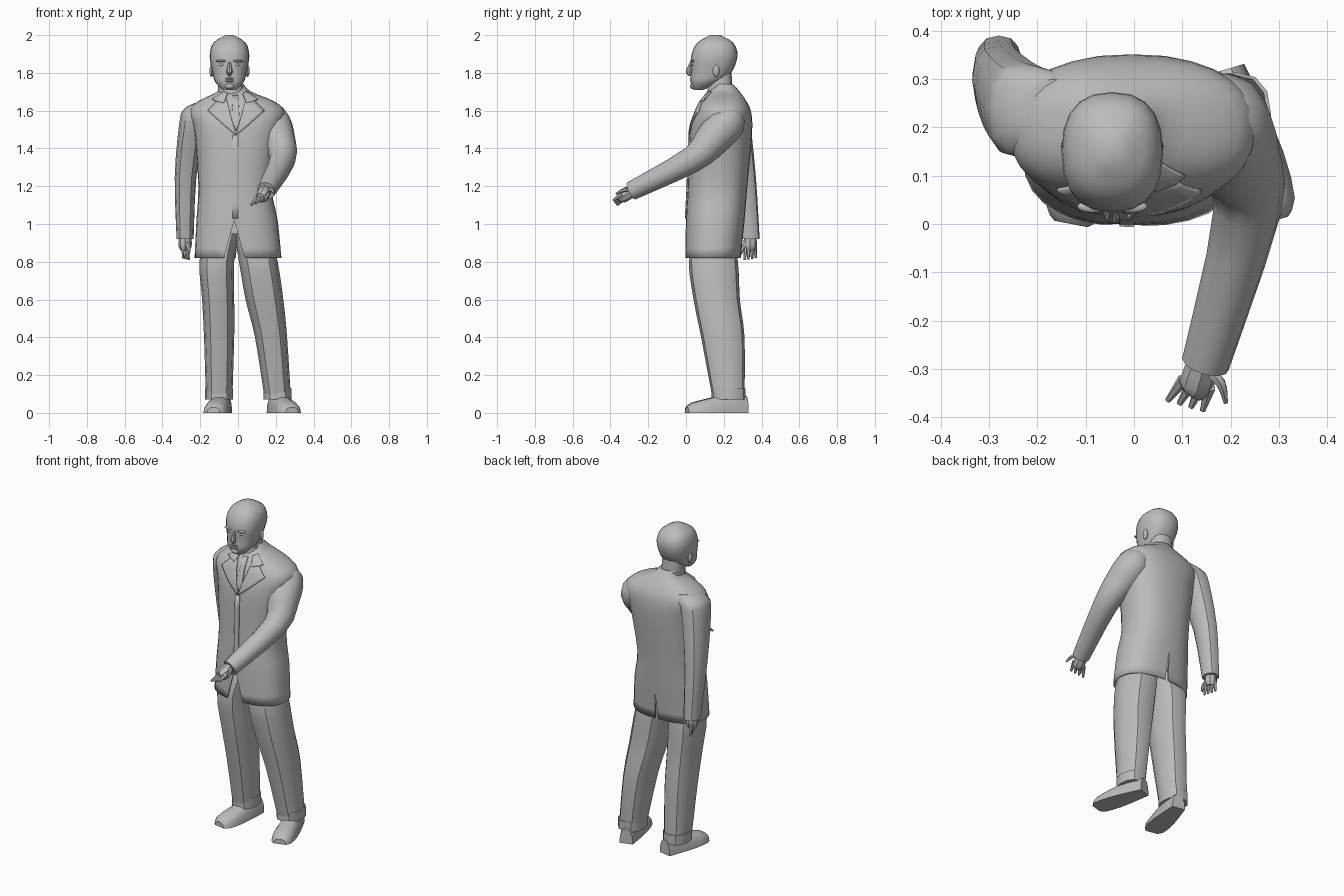
import bpy, bmesh, math
from mathutils import Vector
from mathutils.bvhtree import BVHTree

cube = bpy.data.objects.get("Cube")
if cube:
    bpy.data.objects.remove(cube, do_unlink=True)

colour = (.5, .5, .5, 1)
grey = bpy.data.materials.new("plain_grey")
grey.use_nodes = True
grey.diffuse_color = colour
grey.node_tree.nodes["Principled BSDF"].inputs["Base Color"].default_value = colour
parts = []
sides = (("left", 1), ("right", -1))


def finish(name, bm):
    bmesh.ops.recalc_face_normals(bm, faces=bm.faces)
    mesh = bpy.data.meshes.new(name)
    bm.to_mesh(mesh)
    bm.free()
    mesh.materials.append(grey)
    part = bpy.data.objects.new(name, mesh)
    bpy.context.collection.objects.link(part)
    parts.append(part)
    return part


def smooth(keys, steps=3):
    """Pass a smooth curve through a few key sections."""
    last = len(keys) - 1
    result = []
    for i in range(last):
        near = [keys[min(max(i + k, 0), last)] for k in (-1, 0, 1, 2)]
        for step in range(steps):
            t = step / steps
            result.append([q + t * (r - p) / 2 + t * t * (p - 2.5 * q + 2 * r - s / 2)
                           + t ** 3 * (1.5 * (q - r) + (s - p) / 2)
                           for p, q, r, s in zip(*near)])
    return result + [list(keys[-1])]


def loft(name, rings, cap_start=True):
    """Skin a list of equal point rings."""
    bm = bmesh.new()
    loops = [[bm.verts.new(point) for point in ring] for ring in rings]
    count = len(loops[0])
    for low, high in zip(loops, loops[1:]):
        for i in range(count):
            j = (i + 1) % count
            bm.faces.new((low[i], low[j], high[j], high[i]))
    if cap_start:
        bm.faces.new(loops[0][::-1])
    bm.faces.new(loops[-1])
    return finish(name, bm)


def rounded(angle, power=2.4):
    """Point on a rounded square of half size one."""
    return [math.copysign(abs(v) ** (2 / power), v) for v in (math.cos(angle), math.sin(angle))]


def stack(name, sections, count=16, cap_start=True):
    """Loft level rounded sections given as height, left, right, front, back."""
    rings = []
    for z, x_min, x_max, y_min, y_max in smooth(sections):
        ring = []
        for i in range(count):
            u, v = rounded(math.tau * i / count)
            ring.append((x_min + (x_max - x_min) * (1 + u) / 2,
                         y_min + (y_max - y_min) * (1 + v) / 2, z))
        rings.append(ring)
    return loft(name, rings, cap_start)


def tube(name, path, count=8):
    """Tapered limb through points that each carry a radius."""
    path = smooth(path)
    points = [Vector(p[:3]) for p in path]
    rings = []
    for i, point in enumerate(points):
        along = points[min(i + 1, len(points) - 1)] - points[max(i - 1, 0)]
        u = along.cross(Vector((1, 0, 0))).normalized()
        v = along.cross(u).normalized()
        angles = [math.tau * k / count for k in range(count)]
        rings.append([point + (u * math.cos(a) + v * math.sin(a)) * path[i][3] for a in angles])
    return loft(name, rings)


# Jacket body, hollow and open at the hem
jacket = stack("jacket", [
    (.82, -.23, .23, -.005, .29), (1.02, -.22, .21, 0, .31), (1.2, -.21, .18, .01, .325),
    (1.48, -.23, .22, .02, .35), (1.59, -.26, .25, .05, .345), (1.65, -.21, .19, .08, .32),
    (1.7, -.11, .07, .12, .285), (1.74, -.09, .03, .15, .25)], count=28, cap_start=False)
surface = bmesh.new()
surface.from_mesh(jacket.data)
chest = BVHTree.FromBMesh(surface)
surface.free()
shell = jacket.modifiers.new("cloth", 'SOLIDIFY')
shell.thickness = .008
shell.offset = -1


def slit(name, x, half, top, front, back):
    """Cut a wedge out of the jacket hem."""
    outline = ((x - half, .8), (x + half, .8), (x, top))
    cutter = loft(name, [[(px, y, pz) for px, pz in outline] for y in (front, back)])
    parts.remove(cutter)
    cutter.hide_render = True
    cutter.hide_set(True)
    cut = jacket.modifiers.new(name, 'BOOLEAN')
    cut.object = cutter
    cut.operation = 'DIFFERENCE'


slit("front_opening_cutter", -.02, .06, 1.02, -.05, .08)
slit("back_vent_cutter", 0, .012, 1, .22, .4)


def chest_plate(name, outline, lift=.006):
    """Thin cloth plate laid on the front of the jacket."""
    bm = bmesh.new()
    bm.faces.new([bm.verts.new((x, 0, z)) for x, z in outline])
    bmesh.ops.triangulate(bm, faces=bm.faces)
    bmesh.ops.subdivide_edges(bm, edges=bm.edges, cuts=5, use_grid_fill=True)
    for vert in bm.verts:
        start = Vector((vert.co.x, -1, vert.co.z))
        hit = chest.ray_cast(start, Vector((0, 1, 0)))[0]
        vert.co.y = (hit.y if hit else .15) - lift
    plate = finish(name, bm)
    thick = plate.modifiers.new("thickness", 'SOLIDIFY')
    thick.thickness = .008
    thick.offset = 0


# Lapels, collar, tie and closing edge
for side, s in sides:
    lapel = ((0, 1.47), (.05, 1.51), (.15, 1.6), (.1, 1.65), (.05, 1.66), (.03, 1.58))
    collar = ((.06, 1.64), (.1, 1.65), (.12, 1.66), (.06, 1.7), (.04, 1.69))
    chest_plate(side + "_lapel", [(s * x - .01, z) for x, z in lapel], .004)
    chest_plate(side + "_collar", [(s * x - .015, z) for x, z in collar])
chest_plate("tie", [(-.01, 1.49), (.01, 1.54), (0, 1.68), (-.03, 1.68), (-.03, 1.54)], .003)
chest_plate("closing_edge", [(-.03, 1.03), (0, 1.03), (0, 1.47), (-.03, 1.47)], .003)

# Trousers with turned hems
legs = {
    "left": [(.08, .14, .28, .14, .31), (.4, .09, .26, .08, .31),
             (.6, .04, .24, .04, .285), (.8, .005, .21, .015, .275), (.95, -.02, .17, .05, .25)],
    "right": [(.08, -.17, -.03, .14, .31), (.4, -.18, -.02, .08, .3),
              (.6, -.19, -.02, .04, .285), (.8, -.205, -.02, .015, .275), (.95, -.17, .01, .05, .25)]}
for side, sections in legs.items():
    stack(side + "_trouser_leg", sections, count=12)
    z, x_min, x_max, y_min, y_max = sections[0]
    grow = .004
    stack(side + "_trouser_hem", [(z + rise, x_min - grow, x_max + grow, y_min - grow, y_max + grow)
                                  for rise in (-.01, .05)], count=12)


def shoe(name, heel, toe):
    """Sweep an arched section with a flat sole from heel to toe."""
    heel, toe = Vector(heel), Vector(toe)
    up = Vector((0, 0, 1))
    across = (toe - heel).cross(up).normalized()
    rings = []
    for t, width, height in smooth([(0, .04, .09), (.2, .05, .11), (.6, .065, .08),
                                    (.9, .06, .055), (1, .035, .03)], steps=2):
        centre = heel.lerp(toe, t)
        arch = [rounded(math.pi * i / 7) for i in range(8)]
        rings.append([centre + across * width * u + up * height * abs(v) for u, v in arch])
    loft(name, rings)


shoe("left_shoe", (.19, .32, 0), (.285, .005, 0))
shoe("right_shoe", (-.07, .31, 0), (-.13, 0, 0))

# Hanging right sleeve and reaching left sleeve
stack("right_sleeve", [
    (.92, -.325, -.235, .29, .39), (1.25, -.335, -.22, .225, .37),
    (1.54, -.31, -.17, .14, .34), (1.61, -.285, -.13, .15, .325), (1.64, -.23, -.1, .18, .3)], count=12)
tube("left_sleeve", [
    (.11, .24, 1.58, .045), (.175, .225, 1.545, .095), (.21, .14, 1.45, .093), (.235, .03, 1.34, .07),
    (.148, -.29, 1.175, .05)], count=12)

# Hands, with the fingers fanned in even steps
tube("left_palm", [(.15, -.26, 1.19, .03), (.13, -.33, 1.15, .036), (.12, -.35, 1.14, .025)])
tube("right_palm", [(-.28, .34, .95, .03), (-.28, .34, .89, .036), (-.28, .34, .86, .025)])
for side, palm, first, step in (
        ("left", (.13, -.33, 1.15), (.07, -.365, 1.1), (.024, -.007, .008)),
        ("right", (-.28, .34, .89), (-.26, .31, .81), (-.01, .02, .003))):
    palm, first, step = Vector(palm), Vector(first), Vector(step)
    middle = first + step * 1.5
    for i in range(4):
        tip = first + step * i
        root = palm + (tip - middle) * .75
        tube(f"{side}_finger_{i + 1}", [(*root, .013), (*tip, .006)], count=6)
tube("left_thumb", [(.15, -.3, 1.18, .014), (.18, -.33, 1.18, .011), (.19, -.37, 1.16, .005)], count=6)
tube("right_thumb", [(-.27, .32, .9, .014), (-.26, .3, .87, .011), (-.26, .29, .84, .005)], count=6)

# Neck, shirt collar and head
stack("neck", [(1.64, -.1, .03, .12, .25), (1.82, -.11, .02, .12, .24)])
stack("shirt_collar", [(1.67, -.105, .035, .11, .26), (1.73, -.105, .03, .115, .255)])
stack("head", [
    (1.71, -.08, -.01, .04, .09), (1.75, -.12, .03, .025, .18), (1.8, -.135, .045, .025, .24),
    (1.89, -.15, .06, .027, .273), (1.96, -.13, .04, .06, .25), (2, -.065, -.025, .13, .18)], count=20)

# Face, placed from the bridge of the nose
face = Vector((-.045, .03, 1.85))


def feature(name, offset, size):
    bm = bmesh.new()
    bmesh.ops.create_uvsphere(bm, u_segments=12, v_segments=8, radius=1)
    bmesh.ops.scale(bm, vec=size, verts=bm.verts)
    bmesh.ops.translate(bm, vec=face + Vector(offset), verts=bm.verts)
    finish(name, bm)


nose = [(0, .01, .007), (-.01, -.02, .011), (-.015, -.045, .016), (0, -.06, .01)]
tube("nose", [(face.x, face.y + y, face.z + z, radius) for y, z, radius in nose])
feature("upper_lip", (0, 0, -.08), (.028, .009, .006))
feature("lower_lip", (0, 0, -.093), (.024, .01, .006))
feature("chin", (0, .007, -.12), (.026, .016, .016))
for side, s in sides:
    feature(side + "_brow", (s * .04, .006, .013), (.033, .013, .007))
    feature(side + "_eye", (s * .04, .006, -.007), (.015, .009, .007))
    feature(side + "_ear", (s * .095, .13, -.04), (.011, .017, .032))

# Smooth shading with crisp edges
bpy.ops.object.select_all(action='DESELECT')
for part in parts:
    part.select_set(True)
bpy.context.view_layer.objects.active = jacket
bpy.ops.object.shade_smooth_by_angle(angle=math.radians(35))
